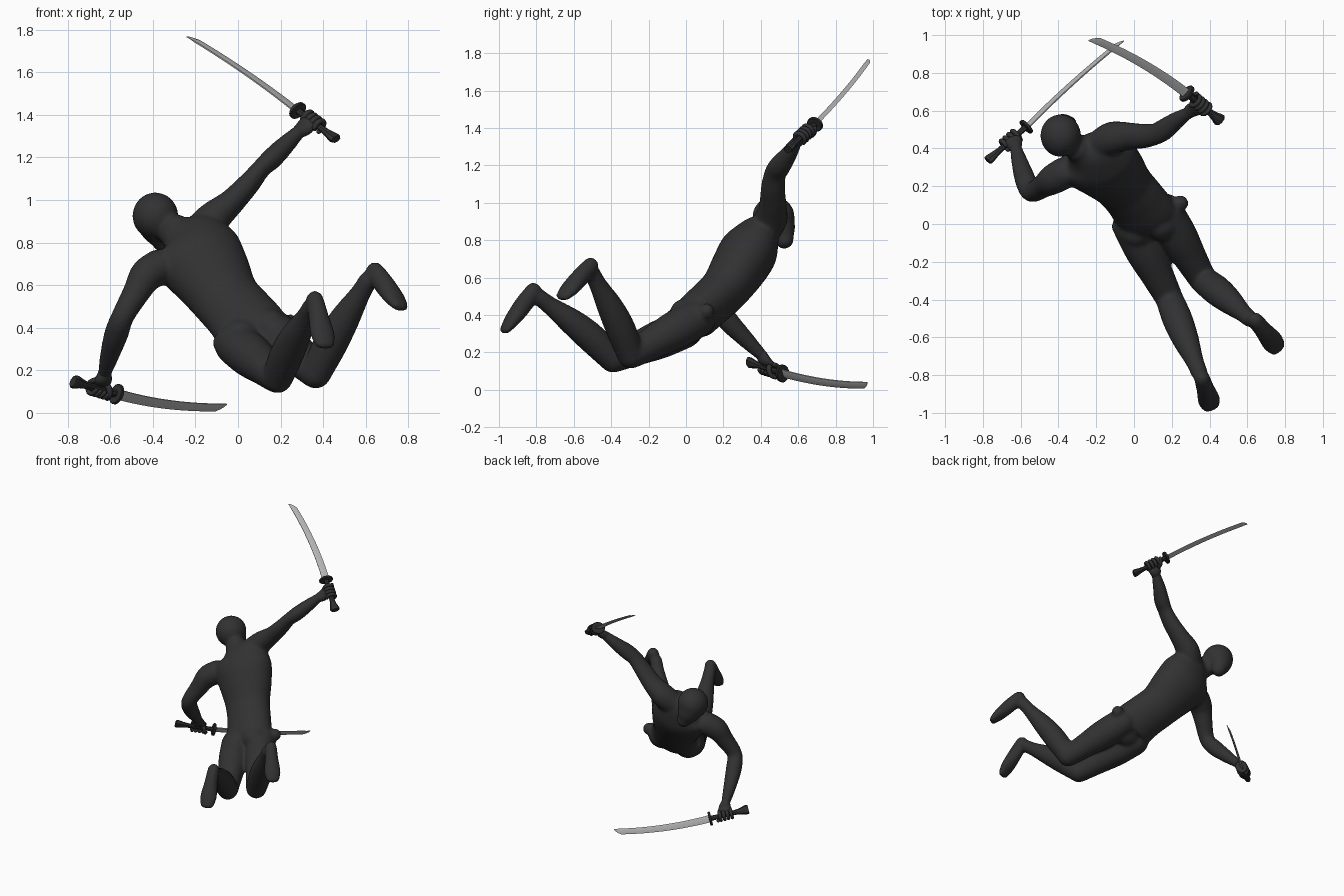
import bpy, bmesh, math
from mathutils import Vector as V, Matrix

if "Cube" in bpy.data.objects:
    bpy.data.objects.remove(bpy.data.objects["Cube"])


def material(name, c):
    m = bpy.data.materials.new(name)
    m.diffuse_color = (c[0], c[1], c[2], 1)
    m.use_nodes = True
    m.node_tree.nodes["Principled BSDF"].inputs["Base Color"].default_value = m.diffuse_color
    return m


SUIT = material("charcoal_suit", (0.031, 0.031, 0.031))
GRIP = material("black_grip", (0.028, 0.028, 0.028))
STEEL = material("blade_steel", (0.45, 0.45, 0.45))


def finish(bm, name, mat, angle=None):
    bmesh.ops.recalc_face_normals(bm, faces=bm.faces)
    me = bpy.data.meshes.new(name)
    bm.to_mesh(me)
    bm.free()
    me.materials.append(mat)
    ob = bpy.data.objects.new(name, me)
    bpy.context.collection.objects.link(ob)
    for p in me.polygons:
        p.use_smooth = True
    if angle:
        bpy.context.view_layer.objects.active = ob
        ob.select_set(True)
        bpy.ops.object.shade_smooth_by_angle(angle=math.radians(angle))
        ob.select_set(False)
    return ob


def loft(bm, rings):
    """Skin a list of equal point rings and cap both ends."""
    vs = [[bm.verts.new(p) for p in r] for r in rings]
    n = len(vs[0])
    for a, b in zip(vs, vs[1:]):
        for i in range(n):
            j = (i + 1) % n
            bm.faces.new((a[i], a[j], b[j], b[i]))
    bm.faces.new(vs[0])
    bm.faces.new(vs[-1])


def tube(bm, pts, side=(0.31, 0.17, 0.93), n=20, steps=6, round_ends=True):
    """Smooth elliptical limb through (x, y, z, r_side, r_depth) stations."""
    pts = [V(p if len(p) == 5 else (*p, p[3])) for p in pts]
    q = [pts[0] * 2 - pts[1]] + pts + [pts[-1] * 2 - pts[-2]]
    path = []
    for i in range(1, len(q) - 2):
        a, b, c, d = q[i - 1:i + 3]
        for k in range(steps):
            t = k / steps
            path.append((b * 2 + (c - a) * t + (a * 2 - b * 5 + c * 4 - d) * t * t
                         + (b * 3 - a - c * 3 + d) * t ** 3) * 0.5)
    path.append(pts[-1])
    pos = [V(p[:3]) for p in path]
    st = []
    for i, p in enumerate(path):
        tan = (pos[min(i + 1, len(pos) - 1)] - pos[max(i - 1, 0)]).normalized()
        st.append((pos[i], tan, p[3], p[4]))
    if round_ends:
        for end, sgn in ((st[0], -1), (st[-1], 1)):
            p, t, r1, r2 = end
            caps = []
            for deg in (25, 50, 70, 84):
                s, c = math.sin(math.radians(deg)), math.cos(math.radians(deg))
                caps.append((p + t * sgn * min(r1, r2) * s, t, r1 * c, r2 * c))
            st = caps[::-1] + st if sgn < 0 else st + caps
    rings = []
    for p, t, r1, r2 in st:
        u = V(side)
        u = (u - t * u.dot(t)).normalized()
        w = t.cross(u)
        rings.append([p + u * r1 * math.cos(a) + w * r2 * math.sin(a)
                      for a in (2 * math.pi * k / n for k in range(n))])
    loft(bm, rings)


def ball(bm, c, r, scale=(1, 1, 1)):
    bmesh.ops.create_uvsphere(bm, u_segments=24, v_segments=16, radius=r,
                              matrix=Matrix.Translation(c) @ Matrix.Diagonal((*scale, 1)))


ACROSS = (0.70, 0.40, 0.58)     # line through both shoulders
bm = bmesh.new()
# torso
tube(bm, [(0.085, 0.015, 0.335, 0.13, 0.09), (0.07, 0.04, 0.38, 0.172, 0.12),
          (0.01, 0.125, 0.46, 0.165, 0.125), (-0.06, 0.208, 0.54, 0.165, 0.132),
          (-0.13, 0.282, 0.65, 0.195, 0.15), (-0.19, 0.335, 0.74, 0.213, 0.154),
          (-0.235, 0.372, 0.81, 0.182, 0.12), (-0.29, 0.395, 0.86, 0.075, 0.07)],
     ACROSS, n=32)
# neck, skull and jaw
tube(bm, [(-0.27, 0.375, 0.82, 0.08), (-0.32, 0.42, 0.86, 0.068), (-0.37, 0.45, 0.92, 0.065)])
ball(bm, (-0.388, 0.468, 0.925), 0.108, (1, 1.05, 1.02))
tube(bm, [(-0.39, 0.488, 0.905, 0.094), (-0.37, 0.51, 0.85, 0.078), (-0.352, 0.525, 0.805, 0.052)])
# buttocks and hip joints
for c, r in (((0.145, 0.0, 0.40), 0.09), ((0.015, -0.04, 0.35), 0.09),
             ((0.245, 0.11, 0.42), 0.043), ((-0.085, -0.015, 0.33), 0.036)):
    ball(bm, c, r)
# raised arm, flatter than it is deep
tube(bm, [(-0.17, 0.42, 0.85, 0.085, 0.09), (-0.115, 0.455, 0.915, 0.088, 0.08),
          (-0.03, 0.465, 0.99, 0.074, 0.062), (0.05, 0.465, 1.075, 0.066, 0.053),
          (0.11, 0.475, 1.148, 0.06, 0.045), (0.16, 0.50, 1.195, 0.06, 0.05),
          (0.22, 0.545, 1.255, 0.048, 0.045), (0.29, 0.59, 1.325, 0.032, 0.032)], (0.2, 1, 0))
# lowered arm
tube(bm, [(-0.37, 0.27, 0.685, 0.085), (-0.43, 0.235, 0.645, 0.08), (-0.475, 0.205, 0.57, 0.065),
          (-0.54, 0.17, 0.455, 0.054), (-0.57, 0.22, 0.375, 0.057),
          (-0.60, 0.31, 0.28, 0.047), (-0.628, 0.41, 0.18, 0.031)], (1, 0.2, 0.1))


def leg(hip, knee, ankle, heel, toe):
    hip, knee, ankle, heel, toe = map(V, (hip, knee, ankle, heel, toe))
    shin, foot = ankle - knee, toe - heel
    back = (hip.lerp(ankle, 0.5) - knee).normalized()
    at = lambda a, b, t, r, off=0: (*(a.lerp(b, t) + back * off), r)
    tube(bm, [at(hip, knee, 0, 0.104), at(hip, knee, 0.35, 0.104), at(hip, knee, 0.7, 0.087),
              at(hip, knee, 1, 0.074)])
    tube(bm, [at(knee, ankle, 0, 0.073), at(knee, ankle, 0.28, 0.08, 0.016),
              at(knee, ankle, 0.55, 0.071, 0.016), at(knee, ankle, 0.85, 0.049, 0.004),
              at(knee, ankle, 1, 0.045)])
    # foot, flattened against the sole
    f = lambda t, a, b: (*heel.lerp(toe, t), a, b)
    tube(bm, [f(0.08, 0.042, 0.046), f(0.4, 0.048, 0.05), f(0.72, 0.06, 0.039),
              f(0.93, 0.05, 0.024)], foot.cross(shin))


leg((0.16, 0.06, 0.385), (0.365, -0.295, 0.187), (0.61, -0.50, 0.62),
    (0.63, -0.495, 0.68), (0.772, -0.67, 0.487))
leg((-0.01, -0.01, 0.325), (0.185, -0.39, 0.165), (0.345, -0.785, 0.495),
    (0.355, -0.80, 0.55), (0.412, -0.98, 0.305))

body = finish(bm, "body", SUIT)
rm = body.modifiers.new("merge", 'REMESH')
rm.mode, rm.voxel_size, rm.use_smooth_shade = 'VOXEL', 0.011, True
sm = body.modifiers.new("soften", 'SMOOTH')
sm.factor, sm.iterations = 0.5, 8


def sword(prefix, pommel, guard, tip, edge, wrist, turn):
    pommel, guard, tip, edge, wrist = map(V, (pommel, guard, tip, edge, wrist))
    axis = (guard - pommel).normalized()
    # curved blade: spine, two bevel shoulders, cutting edge
    d = (tip - guard).normalized()
    w = (edge - d * edge.dot(d)).normalized()
    side, rings = d.cross(w), []
    for t in [i / 20 for i in range(19)] + [0.93, 0.96, 0.985, 1.0]:
        c = guard.lerp(tip, t) + w * 0.085 * t * (1 - t)
        hw = 0.026 - 0.006 * t
        e = hw if t < 0.93 else hw * (2 * math.sqrt(max(0, (1.002 - t) / 0.072)) - 1)
        m, th = (e - hw) * 0.5, 0.006 * (1 if t < 0.96 else 0.4)
        rings.append([c - w * hw + side * th * 0.6, c + w * m + side * th, c + w * e,
                      c + w * m - side * th, c - w * hw - side * th * 0.6])
    bm = bmesh.new()
    loft(bm, rings)
    finish(bm, prefix + "_blade", STEEL, 25)
    # grip flaring into the pommel
    L = (guard - pommel).length
    bm = bmesh.new()
    tube(bm, [(*(pommel + axis * L * t), a, b) for t, a, b in
              ((0, 0.03, 0.02), (0.06, 0.034, 0.022), (0.3, 0.019, 0.015),
               (0.7, 0.017, 0.014), (1, 0.019, 0.016))], w, n=8, steps=3, round_ends=False)
    finish(bm, prefix + "_grip", GRIP, 30)
    # oval guard
    bm = bmesh.new()
    tube(bm, [(*(guard + axis * k), r, r * 0.85) for k, r in
              ((-0.009, 0.046), (-0.005, 0.05), (0.005, 0.05), (0.009, 0.046))],
         w, n=24, steps=1, round_ends=False)
    finish(bm, prefix + "_guard", GRIP, 30)
    # fist: palm, four curled fingers and a thumb
    c = pommel.lerp(guard, 0.6)
    u = wrist - c
    u = (u - axis * u.dot(axis)).normalized()
    v = axis.cross(u) * turn
    bm = bmesh.new()
    tube(bm, [(*wrist, 0.033, 0.030), (*wrist.lerp(c + u * 0.03, 0.55), 0.043, 0.03),
              (*(c + u * 0.03 + v * 0.012), 0.046, 0.022)], axis, n=16)

    def digit(off, a0, a1, r, slant=0.0):
        pts = []
        for k in range(6):
            a = math.radians(a0 + (a1 - a0) * k / 5)
            p = c + axis * (off + slant * k / 5) + (u * math.cos(a) + v * math.sin(a)) * 0.032
            pts.append((*p, r * (1 - 0.04 * k)))
        tube(bm, pts, axis, n=10, steps=2)

    for k in range(4):
        digit(-0.042 + 0.027 * k, 25, 275, 0.0135)
    digit(0.03, -20, -150, 0.015, 0.03)
    finish(bm, prefix + "_hand", SUIT)


sword("raised", (0.46, 0.545, 1.285), (0.28, 0.69, 1.42), (-0.23, 0.985, 1.77),
      (0.576, 0.79, 0.21), (0.285, 0.587, 1.32), 1)
sword("lowered", (-0.775, 0.335, 0.148), (-0.57, 0.515, 0.088), (-0.06, 0.975, 0.025),
      (-0.38, 0.32, -0.86), (-0.626, 0.405, 0.185), -1)
